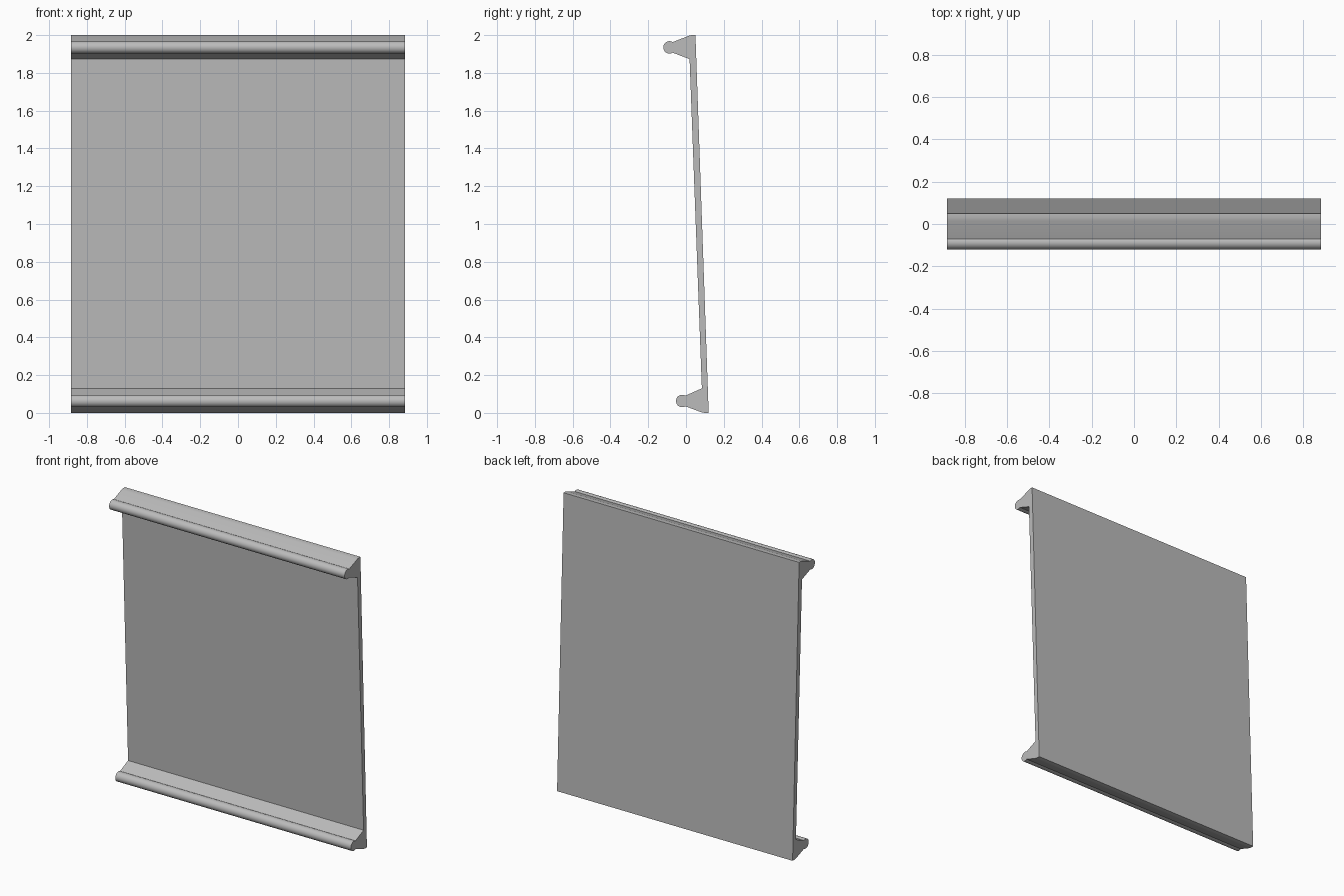
import bpy, bmesh, math

cube = bpy.data.objects.get("Cube")
if cube:
    bpy.data.objects.remove(cube, do_unlink=True)

HALF_WIDTH = 0.885

grey = bpy.data.materials.new("light grey")
grey.use_nodes = True
colour = (0.5, 0.5, 0.5, 1)
grey.diffuse_color = colour
grey.node_tree.nodes["Principled BSDF"].inputs["Base Color"].default_value = colour


def bead(y, z, radius=0.033, opening=59, steps=20):
    """Rounded lip, drawn from the upper neck round the front to the lower neck."""
    sweep = 360 - 2 * opening
    angles = [math.radians(opening + sweep * i / steps) for i in range(steps + 1)]
    return [(y + radius * math.cos(a), z + radius * math.sin(a)) for a in angles]


# Side profile (y, z): leaning plate with a flared, beaded rail at each end
profile = [(0.05, 2.0), (0.03, 2.0), (0.014, 1.996)]
profile += bead(-0.087, 1.935)
profile += [(0.019, 1.873), (0.084, 0.13)]
profile += bead(-0.02, 0.063)
profile += [(0.08, 0.004), (0.098, 0.0), (0.12, 0.0)]

# Extrude the profile across the width
bm = bmesh.new()
end = bm.faces.new([bm.verts.new((-HALF_WIDTH, y, z)) for y, z in profile])
side = bmesh.ops.extrude_face_region(bm, geom=[end])
moved = [v for v in side["geom"] if isinstance(v, bmesh.types.BMVert)]
bmesh.ops.translate(bm, verts=moved, vec=(2 * HALF_WIDTH, 0, 0))
bmesh.ops.recalc_face_normals(bm, faces=bm.faces)
mesh = bpy.data.meshes.new("railed_panel")
bm.to_mesh(mesh)
bm.free()
mesh.materials.append(grey)

panel = bpy.data.objects.new("railed_panel", mesh)
bpy.context.collection.objects.link(panel)

# Smooth the beads and keep the creases sharp
bpy.ops.object.select_all(action="DESELECT")
panel.select_set(True)
bpy.context.view_layer.objects.active = panel
bpy.ops.object.shade_smooth_by_angle(angle=math.radians(28))
